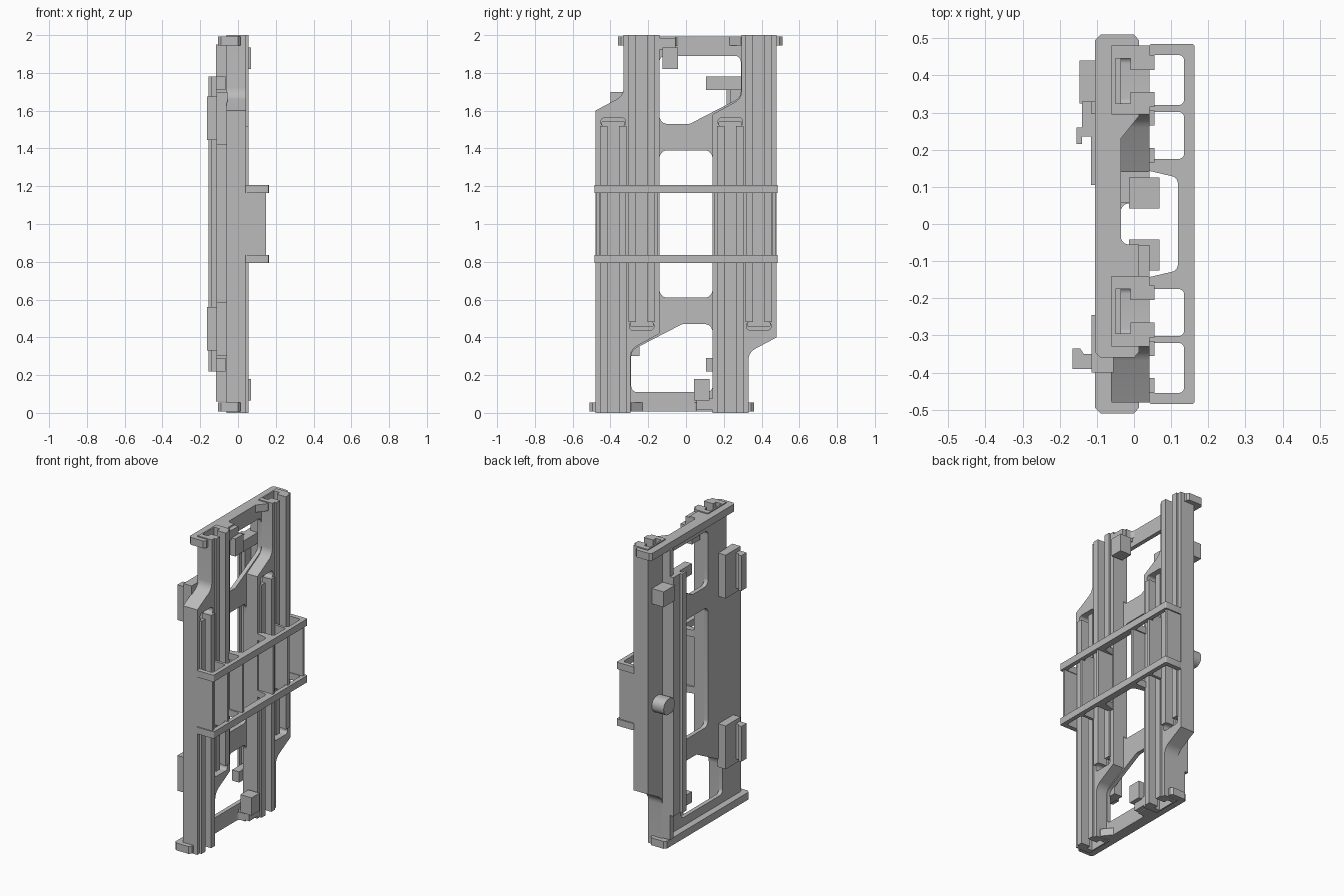
import bpy, bmesh, math
from mathutils import Matrix, Vector

if "Cube" in bpy.data.objects:
    bpy.data.objects.remove(bpy.data.objects["Cube"], do_unlink=True)

grey = bpy.data.materials.new("plain_grey")
grey.use_nodes = True
grey.diffuse_color = (0.5, 0.5, 0.5, 1)
grey.node_tree.nodes["Principled BSDF"].inputs["Base Color"].default_value = (0.5, 0.5, 0.5, 1)

# Half turn about the x axis through the middle of the frame
HALF_TURN = (Matrix.Translation((0, 0, 1)) @ Matrix.Rotation(math.pi, 4, 'X')
             @ Matrix.Translation((0, 0, -1)))


def rounded(points, steps=5):
    """Round each corner that carries a radius as third value."""
    out = []
    for i, p in enumerate(points):
        c = Vector(p[:2])
        if len(p) < 3:
            out.append(c)
            continue
        a = (Vector(points[i - 1][:2]) - c).normalized()
        b = (Vector(points[(i + 1) % len(points)][:2]) - c).normalized()
        half = a.angle(b) / 2
        reach = p[2] / math.tan(half)
        start, end = c + a * reach, c + b * reach
        centre = c + (a + b).normalized() * (p[2] / math.sin(half))
        for k in range(steps + 1):
            d = (start.lerp(end, k / steps) - centre).normalized()
            out.append(centre + d * p[2])
    return out


def prism(name, points, lo, hi, axis='x'):
    """Extrude a (y, z) outline along x, or an (x, y) outline along z."""
    bm = bmesh.new()
    pts = rounded(points)
    place = (lambda p, t: (t, p[0], p[1])) if axis == 'x' else (lambda p, t: (p[0], p[1], t))
    rings = [[bm.verts.new(place(p, t)) for p in pts] for t in (lo, hi)]
    for ring in rings:
        bm.faces.new(ring)
    for i in range(len(pts)):
        bm.faces.new((rings[0][i - 1], rings[0][i], rings[1][i], rings[1][i - 1]))
    bmesh.ops.recalc_face_normals(bm, faces=bm.faces)
    mesh = bpy.data.meshes.new(name)
    bm.to_mesh(mesh)
    bm.free()
    mesh.materials.append(grey)
    obj = bpy.data.objects.new(name, mesh)
    bpy.context.collection.objects.link(obj)
    return obj


def rect(a0, a1, b0, b1, r=None):
    corners = [(a0, b0), (a1, b0), (a1, b1), (a0, b1)]
    return [c + (r,) for c in corners] if r else corners


def box(name, x0, x1, y0, y1, z0, z1):
    return prism(name, rect(y0, y1, z0, z1), x0, x1)


def twin(obj, name=None):
    """Copy a part to the opposite end by the half turn."""
    mesh = obj.data.copy()
    mesh.transform(HALF_TURN)
    copy = bpy.data.objects.new(name or obj.name + "_opposite", mesh)
    bpy.context.collection.objects.link(copy)
    return copy


def cut(obj, cutters):
    """Subtract the cutters, bake the result and remove them."""
    for c in cutters:
        m = obj.modifiers.new("cut", 'BOOLEAN')
        m.operation, m.object, m.solver = 'DIFFERENCE', c, 'EXACT'
    bpy.context.view_layer.update()
    graph = bpy.context.evaluated_depsgraph_get()
    mesh = bpy.data.meshes.new_from_object(obj.evaluated_get(graph))
    obj.modifiers.clear()
    obj.data = mesh
    for c in cutters:
        bpy.data.objects.remove(c, do_unlink=True)
    return obj


def slot(y, z0, z1, end=None):
    """T-shaped track cutter; end is the z of the wide opening."""
    profile = [(-0.05, y - 0.06), (-0.01, y - 0.06), (-0.01, y - 0.03), (0.08, y - 0.03),
               (0.08, y + 0.03), (-0.01, y + 0.03), (-0.01, y + 0.06), (-0.05, y + 0.06)]
    parts = [prism("slot_cutter", profile, z0, z1, 'z')]
    if end is not None:
        parts.append(prism("slot_end_cutter", rect(y - 0.065, y + 0.065, end - 0.022, end + 0.022, 0.018),
                           -0.049, 0.09))
    return parts


# Side columns with two T-slot tracks each
column = prism("track_column", [(-0.48, 0), (-0.48, 1.6), (-0.33, 1.68, 0.07), (-0.33, 2),
                                (-0.14, 2), (-0.14, 0.42), (-0.295, 0.335, 0.07), (-0.295, 0)],
               -0.06, 0.042)
cut(column, slot(-0.385, -0.1, 1.54, 1.54) + slot(-0.235, 0.46, 2.1, 0.46))
twin(column)

# Raised lips beside the tracks
for y, z0, z1 in ((-0.385, 0, 1.56), (-0.235, 0.44, 2)):
    for side in (-1, 1):
        a, b = sorted((y + side * 0.03, y + side * 0.07))
        lip = box("track_lip", 0.035, 0.055, a, b, z0 + (0.04 if z0 else 0), z1 - (0.04 if z1 < 2 else 0))
        twin(lip)

# Thin back plate with three windows
plate_edge = [(-0.475, 0.03), (-0.475, 1.6), (-0.325, 1.68, 0.07), (-0.325, 1.98)]
plate_edge += [(-y, 2 - z, *r) for y, z, *r in plate_edge]
plate = prism("back_plate", plate_edge, -0.062, -0.035)
top_window = prism("window_cutter", [(-0.14, 1.53, 0.04), (0.02, 1.53, 0.03), (0.29, 1.67, 0.05),
                                     (0.29, 1.89, 0.03), (-0.14, 1.89, 0.03)], -0.2, 0.2)
mid_window = prism("window_cutter", rect(-0.14, 0.14, 0.61, 1.39, 0.04), -0.2, 0.2)
tracks = slot(-0.385, -0.1, 1.54) + slot(-0.235, 0.46, 2.1)
tracks += [twin(t) for t in tracks]
cut(plate, [top_window, twin(top_window), mid_window] + tracks)

# End bars
bar = prism("end_bar", [(-0.105, -0.345), (-0.09, -0.36), (0, -0.36), (0.013, -0.345), (0.013, -0.055),
                        (-0.035, -0.055, 0.02), (-0.035, 0.23), (0.013, 0.29), (0.013, 0.495),
                        (0, 0.51), (-0.09, 0.51), (-0.105, 0.495)], 1.945, 1.993, 'z')
cut(bar, slot(-0.235, 1.8, 2.1) + slot(0.385, 1.8, 2.1))
twin(bar)

# Stop blocks in the end windows
twin(box("stop_tab", -0.04, 0.042, -0.15, -0.056, 1.925, 1.985))
twin(box("stop_block", -0.013, 0.068, -0.125, -0.042, 1.82, 1.935))

# Clamp pads and hooked ribs on the back
for z in (1.0 - 0.555, 1.0 + 0.56):
    box("clamp_pad", -0.115, -0.055, -0.4, -0.245, z - 0.143, z + 0.14)
    prism("clamp_hook", [(-0.165, -0.39), (-0.095, -0.39), (-0.095, -0.35), (-0.135, -0.35),
                         (-0.145, -0.335), (-0.165, -0.335)], z - 0.115, z + 0.115, 'z')

# Back rail with its supports
prism("back_rail", [(-0.14, 0.33), (-0.115, 0.33), (-0.115, 0.235), (-0.14, 0.235), (-0.14, 0.215),
                    (-0.155, 0.215), (-0.155, 0.26), (-0.14, 0.26)], 0.22, 1.78, 'z')
box("rail_rib", -0.116, -0.055, 0.297, 0.33, 0.06, 1.95)
for z in (0.22, 1.71):
    box("rail_tab", -0.116, -0.066, 0.105, 0.3, z, z + 0.07)
box("upper_cable_hook", -0.147, -0.055, 0.325, 0.44, 1.63, 1.73)
prism("middle_cable_hook", rect(0.325, 0.44, 0.91, 1.01, 0.045), -0.147, -0.055)

# Cage: two ladder-shaped shelves joined by upright dividers
shelf = prism("cage_shelf", rect(0.04, 0.163, -0.485, 0.485, 0.008), 1.163, 1.207, 'z')
openings = [rect(0.0, 0.135, s + 0.0, s + w, 0.015)
            for s, w in ((0.32, 0.135), (0.175, 0.127), (-0.455, 0.135), (-0.302, 0.127))]
openings.append([(0.0, -0.15), (0.045, -0.142), (0.118, -0.125, 0.02),
                 (0.118, 0.125, 0.02), (0.045, 0.142), (0.0, 0.15)])
cut(shelf, [prism("opening_cutter", o, 1, 1.4, 'z') for o in openings])
twin(shelf)
for y in (0.158, 0.311, 0.468):
    twin(box("cage_divider", 0.035, 0.148, y - 0.009, y + 0.009, 0.83, 1.17))

# Smooth the fillets, keep edges crisp
for obj in bpy.context.collection.objects:
    if obj.type == 'MESH' and obj.data.materials and obj.data.materials[0] == grey:
        obj.select_set(True)
        bpy.context.view_layer.objects.active = obj
bpy.ops.object.shade_smooth_by_angle(angle=math.radians(25))
